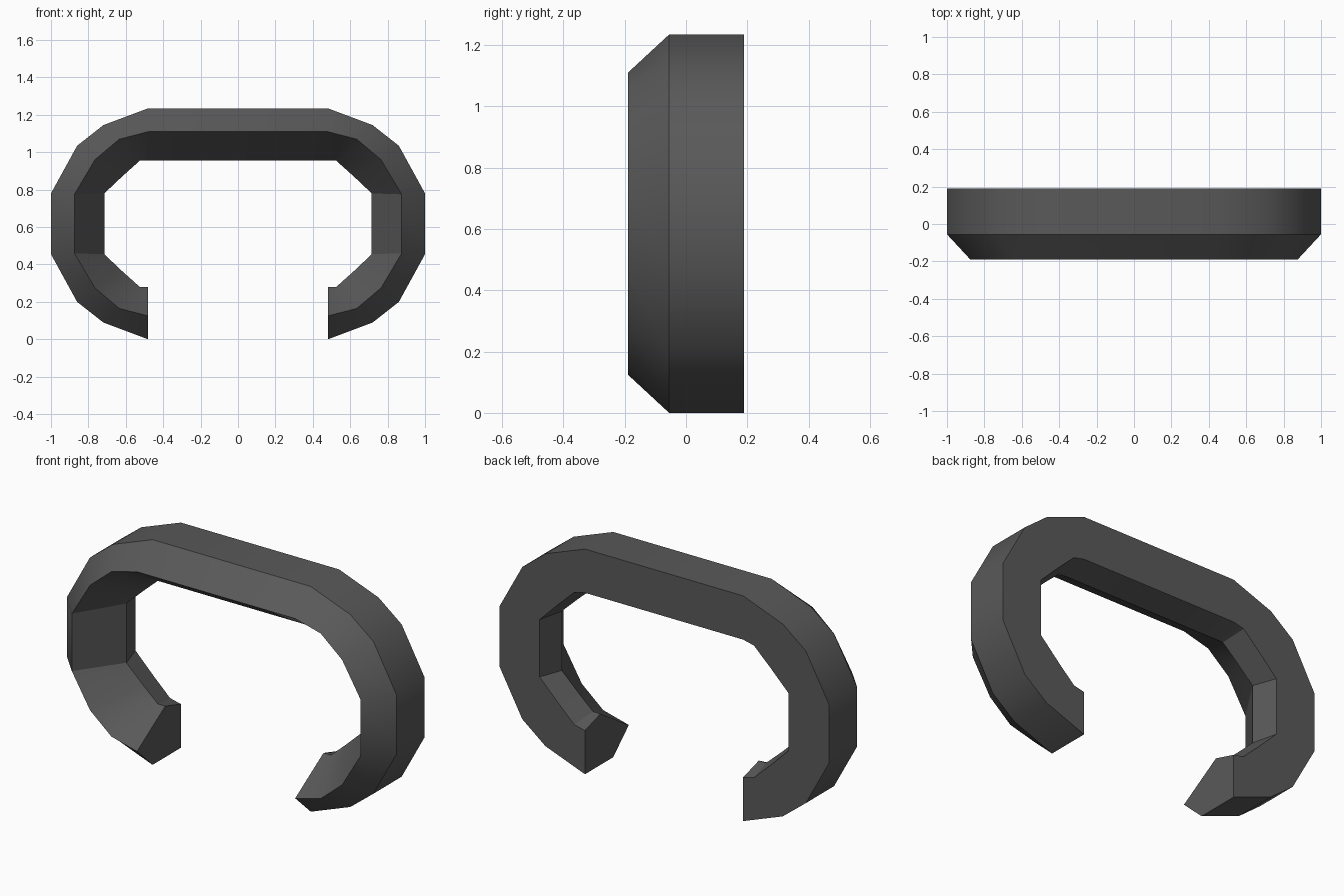
import bpy
import bmesh
import math

cube = bpy.data.objects.get("Cube")
if cube:
    bpy.data.objects.remove(cube, do_unlink=True)

MID_Z = 0.6175

# Lanes running along the loop: depths, then (x, z) of the lower quarter
OUTER = [(0.48, 0.0), (0.72, 0.09), (0.86, 0.2), (1.0, 0.455)]
FRONT = [(0.48, 0.125), (0.635, 0.165), (0.765, 0.275), (0.875, 0.46)]
INNER = [(0.48, 0.28), (0.525, 0.28), (0.62, 0.365), (0.715, 0.455)]
BACK = [(0.48, 0.24), (0.545, 0.255), (0.645, 0.35), (0.755, 0.46)]
LANES = [(0.19, OUTER), (-0.055, OUTER), (-0.19, FRONT), (0.055, INNER), (0.19, BACK)]


def full_path(quarter):
    """Mirror a quarter upward, then across to the other side."""
    side = quarter + [(x, 2 * MID_Z - z) for x, z in reversed(quarter)]
    return side + [(-x, z) for x, z in reversed(side)]


# Dark grey material
grey = bpy.data.materials.new("dark grey")
grey.use_nodes = True
colour = (0.1, 0.1, 0.1, 1)
grey.diffuse_color = colour
grey.node_tree.nodes["Principled BSDF"].inputs["Base Color"].default_value = colour

# Open bevelled loop
bm = bmesh.new()
lanes = [[bm.verts.new((x, y, z)) for x, z in full_path(q)] for y, q in LANES]
rings = list(zip(*lanes))
count = len(LANES)
for a, b in zip(rings, rings[1:]):
    for i in range(count):
        j = (i + 1) % count
        bm.faces.new((a[i], a[j], b[j], b[i]))

# Flat end caps
bm.faces.new(rings[0])
bm.faces.new(rings[-1])
bmesh.ops.recalc_face_normals(bm, faces=bm.faces)

mesh = bpy.data.meshes.new("open_loop")
bm.to_mesh(mesh)
bm.free()
mesh.materials.append(grey)
loop = bpy.data.objects.new("open_loop", mesh)
bpy.context.collection.objects.link(loop)

bpy.ops.object.select_all(action="DESELECT")
loop.select_set(True)
bpy.context.view_layer.objects.active = loop
bpy.ops.object.shade_smooth_by_angle(angle=math.radians(30))
